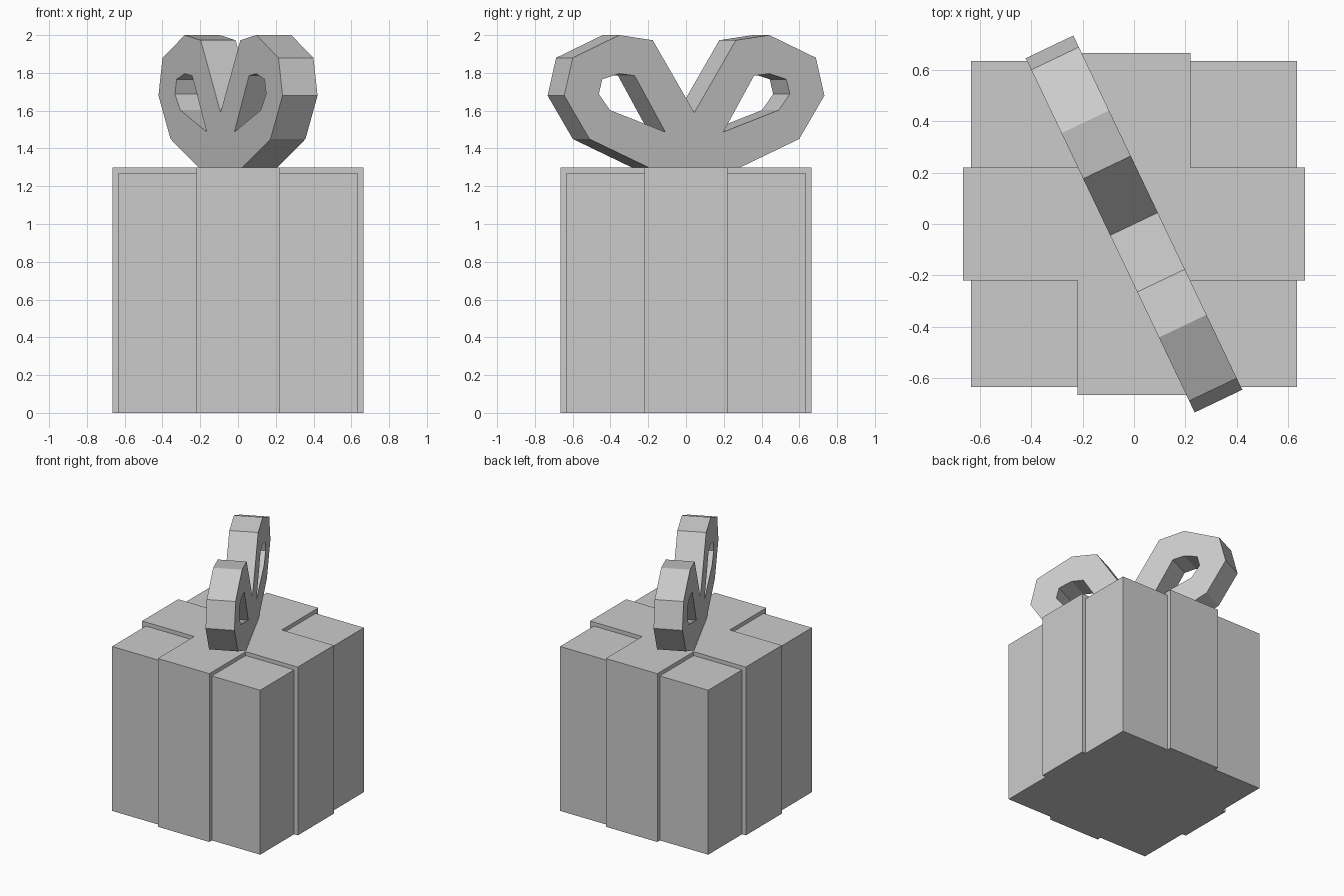
import bpy, bmesh
from math import radians

if "Cube" in bpy.data.objects:
    bpy.data.objects.remove(bpy.data.objects["Cube"], do_unlink=True)

grey = bpy.data.materials.new("plain_grey")
grey.use_nodes = True
colour = (0.6, 0.6, 0.6, 1)
grey.diffuse_color = colour
grey.node_tree.nodes["Principled BSDF"].inputs["Base Color"].default_value = colour


def prism(name, outline, height):
    """Upright solid made by extruding a flat outline from the ground."""
    bm = bmesh.new()
    base = bm.faces.new([bm.verts.new((x, y, 0)) for x, y in outline])
    top = bmesh.ops.extrude_face_region(bm, geom=[base])["geom"]
    verts = [g for g in top if isinstance(g, bmesh.types.BMVert)]
    bmesh.ops.translate(bm, verts=verts, vec=(0, 0, height))
    bmesh.ops.recalc_face_normals(bm, faces=bm.faces)
    mesh = bpy.data.meshes.new(name)
    bm.to_mesh(mesh)
    bm.free()
    mesh.materials.append(grey)
    obj = bpy.data.objects.new(name, mesh)
    bpy.context.collection.objects.link(obj)
    return obj


# Box body
b = 0.633
prism("gift_box", [(-b, -b), (b, -b), (b, b), (-b, b)], 1.27)

# Crossed ribbon straps wrapped over the box
r, w = 0.665, 0.22
arm = [(w, w), (w, r), (-w, r)]
cross = []
for _ in range(4):
    cross += arm
    arm = [(-y, x) for x, y in arm]
prism("ribbon_straps", cross, 1.30)

# Bow: symmetrical two-loop outline with a hole in each loop
half = [(0.27, 1.30), (0.615, 1.45), (0.763, 1.68), (0.713, 1.88),
        (0.44, 2.0), (0.244, 1.973)]
hole = [(0.17, 1.487), (0.35, 1.785), (0.44, 1.796), (0.54, 1.766),
        (0.56, 1.688), (0.495, 1.603)]


def mirrored(points):
    return [(-x, z) for x, z in reversed(points)]


curve = bpy.data.curves.new("bow", "CURVE")
curve.dimensions = "2D"
curve.fill_mode = "BOTH"
curve.extrude = 0.1025
for loop in (half + [(0, 1.59)] + mirrored(half), hole, mirrored(hole)):
    spline = curve.splines.new("POLY")
    spline.points.add(len(loop) - 1)
    for p, (x, z) in zip(spline.points, loop):
        p.co = (x, z, 0, 1)
    spline.use_cyclic_u = True
curve.materials.append(grey)
bow = bpy.data.objects.new("bow", curve)
bow.rotation_euler = (radians(90), 0, radians(-64.5))
bpy.context.collection.objects.link(bow)

# Turn the bow into a clean mesh with flat faces
bpy.ops.object.select_all(action="DESELECT")
bow.select_set(True)
bpy.context.view_layer.objects.active = bow
bpy.ops.object.convert(target="MESH")
bm = bmesh.new()
bm.from_mesh(bow.data)
bmesh.ops.remove_doubles(bm, verts=bm.verts, dist=0.0005)
bmesh.ops.recalc_face_normals(bm, faces=bm.faces)
bm.to_mesh(bow.data)
bm.free()
bow.data.shade_flat()
